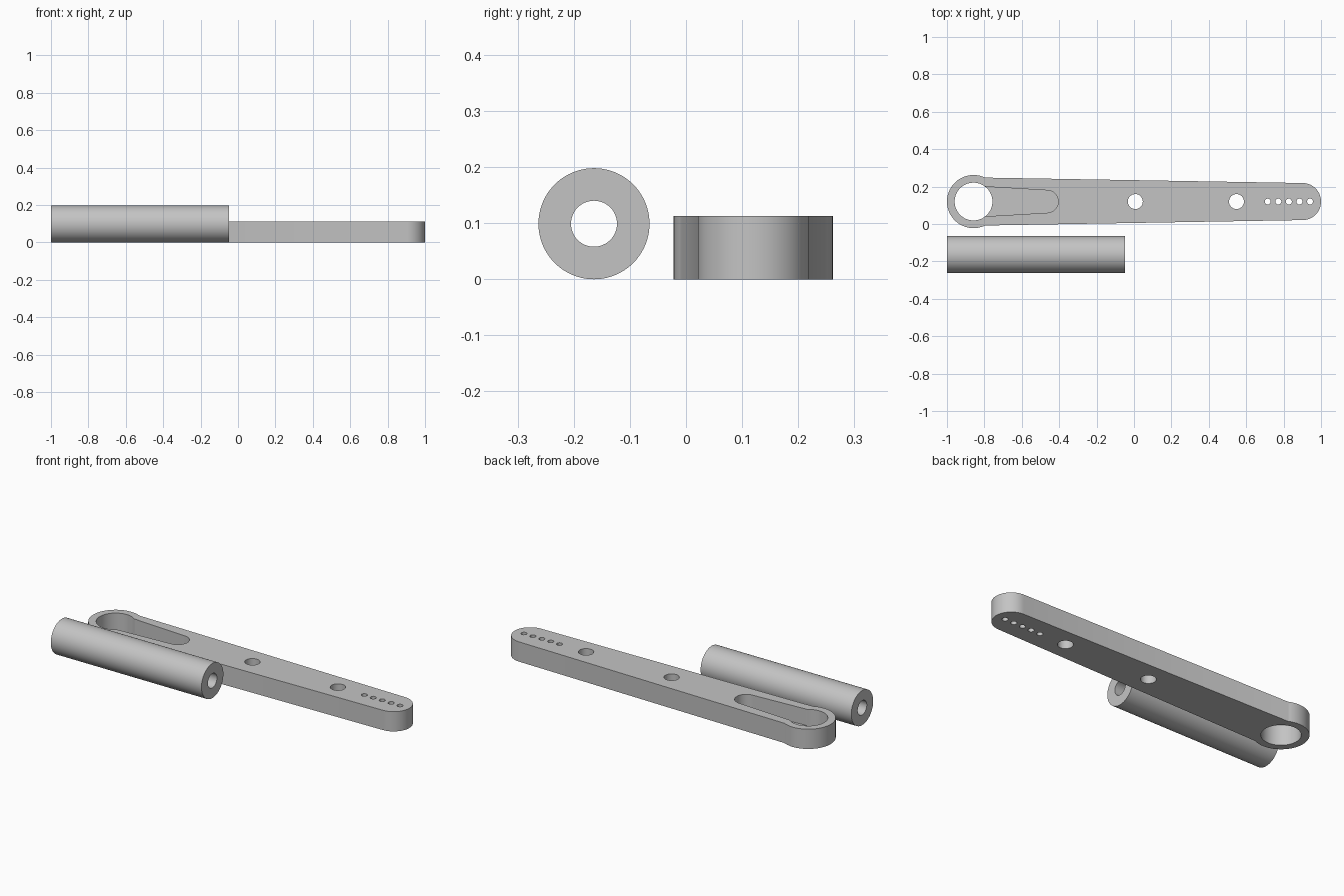
import bpy, bmesh
from math import pi, cos, sin, asin, radians
from mathutils import Matrix

cube = bpy.data.objects.get("Cube")
if cube:
    bpy.data.objects.remove(cube, do_unlink=True)

GREY = (0.55, 0.55, 0.55, 1)
grey = bpy.data.materials.new("plain grey")
grey.use_nodes = True
grey.diffuse_color = GREY
grey.node_tree.nodes["Principled BSDF"].inputs["Base Color"].default_value = GREY

AXIS_Y = 0.12       # centre line of the arm
THICK = 0.113       # arm thickness
RING_X = -0.858     # centre of the ring end
TIP_X, TIP_R = 0.901, 0.099


def arc(cx, r, start, end, n):
    """Points on an arc centred on the arm's centre line."""
    return [(cx + r * cos(start + (end - start) * i / n),
             AXIS_Y + r * sin(start + (end - start) * i / n)) for i in range(n + 1)]


def prism(name, outline, z0, z1):
    """Closed outline extruded upward from z0 to z1."""
    bm = bmesh.new()
    face = bm.faces.new([bm.verts.new((x, y, z0)) for x, y in outline])
    top = bmesh.ops.extrude_face_region(bm, geom=[face])["geom"]
    bmesh.ops.translate(bm, vec=(0, 0, z1 - z0),
                        verts=[v for v in top if isinstance(v, bmesh.types.BMVert)])
    bmesh.ops.recalc_face_normals(bm, faces=bm.faces)
    mesh = bpy.data.meshes.new(name)
    bm.to_mesh(mesh)
    bm.free()
    mesh.materials.append(grey)
    obj = bpy.data.objects.new(name, mesh)
    bpy.context.collection.objects.link(obj)
    return obj


def select(obj):
    bpy.ops.object.select_all(action="DESELECT")
    obj.select_set(True)
    bpy.context.view_layer.objects.active = obj


def cut(target, cutter):
    """Subtract the cutter and discard it."""
    select(target)
    mod = target.modifiers.new("cut", "BOOLEAN")
    mod.operation, mod.solver, mod.object = "DIFFERENCE", "EXACT", cutter
    bpy.ops.object.modifier_apply(modifier=mod.name)
    bpy.data.objects.remove(cutter, do_unlink=True)


def hole(x, r, n):
    return prism("hole_cutter", arc(x, r, 0, 2 * pi, n)[:-1], -0.1, THICK + 0.1)


# Tapered arm with a ring end and a rounded tip
join = asin(0.128 / 0.142)
outline = arc(RING_X, 0.142, join, 2 * pi - join, 64) + arc(TIP_X, TIP_R, -pi / 2, pi / 2, 40)
arm = prism("lever_arm", outline, 0, THICK)

# Blind tapered pocket leading out of the ring
pocket = [(RING_X, AXIS_Y + 0.083), (RING_X, AXIS_Y - 0.083)] + arc(-0.465, 0.06, -pi / 2, pi / 2, 32)
cut(arm, prism("pocket_cutter", pocket, 0.02, THICK + 0.1))

# Ring opening, two pivot holes and a row of small tip holes
cut(arm, hole(RING_X, 0.101, 72))
for x in (0.007, 0.548):
    cut(arm, hole(x, 0.04, 40))
for i in range(5):
    cut(arm, hole(0.715 + i * 0.0565, 0.016, 24))

# Hollow tube lying beside the arm
LENGTH, TUBE_R = 0.953, 0.099
tube = prism("tube", arc(0, TUBE_R, 0, 2 * pi, 80)[:-1], 0, LENGTH)
cut(tube, prism("bore_cutter", arc(0, 0.041, 0, 2 * pi, 48)[:-1], -0.1, LENGTH + 0.1))
tube.data.transform(Matrix.Translation((-1, -0.164, TUBE_R))
                    @ Matrix.Rotation(pi / 2, 4, "Y")
                    @ Matrix.Translation((0, -AXIS_Y, 0)))

for obj in (arm, tube):
    select(obj)
    bpy.ops.object.shade_smooth_by_angle(angle=radians(25))
